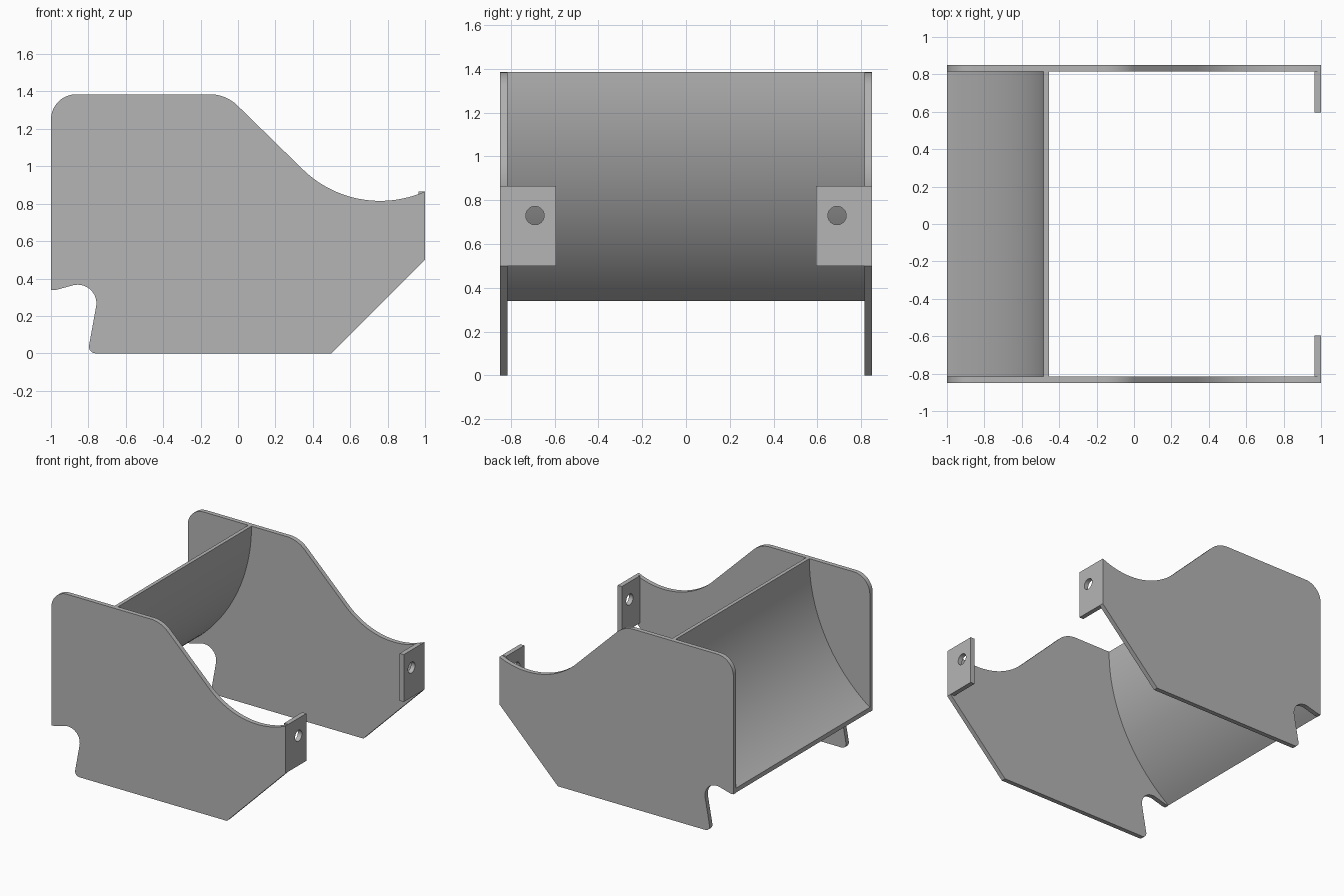
import bpy, bmesh
from math import radians, cos, sin, sqrt, acos, degrees
from mathutils import Vector

cube = bpy.data.objects.get("Cube")
if cube:
    bpy.data.objects.remove(cube, do_unlink=True)

grey = bpy.data.materials.new("sheet_metal_grey")
grey.use_nodes = True
colour = (0.46, 0.46, 0.46, 1)
grey.diffuse_color = colour
grey.node_tree.nodes["Principled BSDF"].inputs["Base Color"].default_value = colour


def arc(cx, cz, r, start, end, steps=16):
    """Points on a circular arc, angles in degrees."""
    angles = [radians(start + (end - start) * i / steps) for i in range(steps + 1)]
    return [(cx + r * cos(a), cz + r * sin(a)) for a in angles]


def sheet(name, loops, place, sweep):
    """Fill closed outlines (later ones are holes) and extrude to a solid."""
    bm = bmesh.new()
    edges = []
    for loop in loops:
        verts = [bm.verts.new(place(*p)) for p in loop]
        edges += [bm.edges.new((verts[i - 1], v)) for i, v in enumerate(verts)]
    if len(loops) == 1:
        bm.faces.new(verts)
    else:
        bmesh.ops.triangle_fill(bm, use_beauty=True, edges=edges)
    result = bmesh.ops.extrude_face_region(bm, geom=bm.faces[:], use_keep_orig=True)
    moved = [g for g in result["geom"] if isinstance(g, bmesh.types.BMVert)]
    bmesh.ops.translate(bm, verts=moved, vec=Vector(sweep))
    bmesh.ops.recalc_face_normals(bm, faces=bm.faces[:])
    mesh = bpy.data.meshes.new(name)
    bm.to_mesh(mesh)
    bm.free()
    mesh.materials.append(grey)
    obj = bpy.data.objects.new(name, mesh)
    bpy.context.collection.objects.link(obj)
    bpy.ops.object.select_all(action="DESELECT")
    obj.select_set(True)
    bpy.context.view_layer.objects.active = obj
    bpy.ops.object.shade_smooth_by_angle(angle=radians(30))
    return obj


TOP, OUTER, INNER = 1.385, 0.85, 0.815

# Side plate outline, clockwise from the upper rear corner
outline = arc(-0.865, TOP - 0.135, 0.135, 180, 90)          # rounded rear corner
outline += arc(-0.15, TOP - 0.21, 0.21, 90, 45)             # shoulder
outline += arc(0.76, 1.407, 0.592, 225, 293.9, 24)          # scooped top edge
outline += [(1, 0.5), (0.5, 0)]                             # sloped front
outline += arc(-0.761, 0.036, 0.036, 270, 170, 8)           # foot corner
outline += arc(-0.857, 0.267, 0.1, -10, 104)                # notch
outline += arc(-0.99, 0.438, 0.1, 284, 264, 6)[:-1] + [(-1, 0.338)]

# Side plates and their bent mounting tabs with a bolt hole
for side, s in (("left", 1), ("right", -1)):
    sheet(f"side_plate_{side}", [outline], lambda x, z: (x, s * INNER, z),
          (0, s * (OUTER - INNER), 0))
    tab = [(0.595, 0.5), (INNER, 0.5), (INNER, 0.866), (0.595, 0.866)]
    hole = arc(0.69, 0.73, 0.042, 0, 360, 32)[:-1]
    sheet(f"mounting_tab_{side}", [tab, hole], lambda y, z: (0.965, s * y, z),
          (0.035, 0, 0))

# Curved cross panel between the plates, trimmed flush at the rear
cx, r_out, r_in = -1.729, 1.274, 1.246
end_out, end_in = (-degrees(acos((-1 - cx) / r)) for r in (r_out, r_in))
panel = arc(cx, TOP, r_out, 0, end_out, 32) + arc(cx, TOP, r_in, end_in, 0, 32)
sheet("curved_panel", [panel], lambda x, z: (x, -INNER, z), (0, 2 * INNER, 0))
